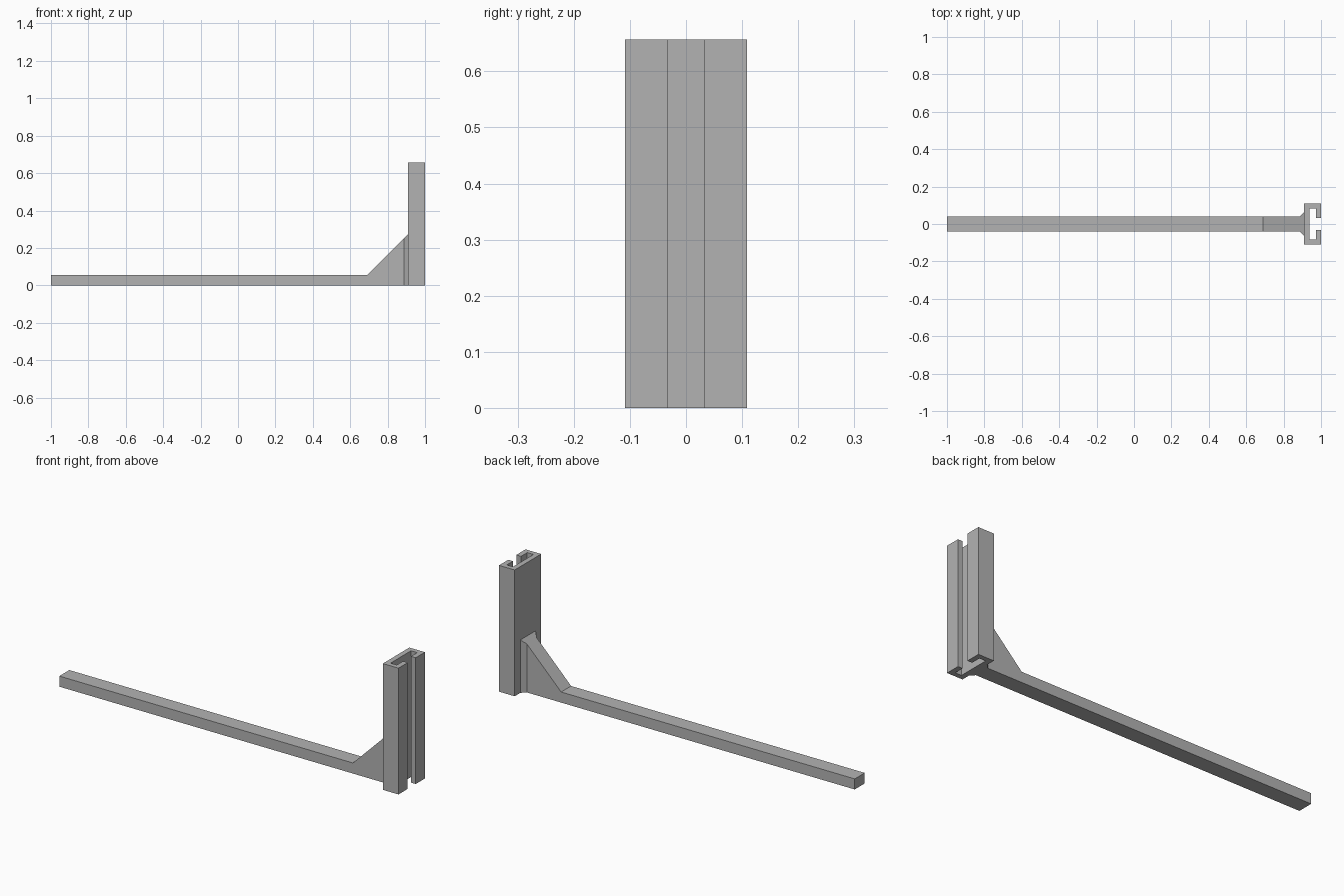
import bpy
import bmesh

cube = bpy.data.objects.get("Cube")
if cube:
    bpy.data.objects.remove(cube, do_unlink=True)

grey = bpy.data.materials.new("plain grey")
grey.use_nodes = True
GREY = (0.45, 0.45, 0.45, 1)
grey.diffuse_color = GREY
grey.node_tree.nodes["Principled BSDF"].inputs["Base Color"].default_value = GREY


def finish(name, bm):
    """Turn a bmesh into a flat-shaded grey object."""
    bmesh.ops.recalc_face_normals(bm, faces=bm.faces)
    mesh = bpy.data.meshes.new(name)
    bm.to_mesh(mesh)
    bm.free()
    mesh.materials.append(grey)
    obj = bpy.data.objects.new(name, mesh)
    bpy.context.collection.objects.link(obj)
    return obj


def extrude_profile(name, points, height):
    """Raise a closed outline in the ground plane to a height."""
    bm = bmesh.new()
    face = bm.faces.new([bm.verts.new((x, y, 0)) for x, y in points])
    raised = bmesh.ops.extrude_face_region(bm, geom=[face])["geom"]
    verts = [v for v in raised if isinstance(v, bmesh.types.BMVert)]
    bmesh.ops.translate(bm, verts=verts, vec=(0, 0, height))
    return finish(name, bm)


def loft_along_x(name, stations):
    """Join rectangular sections given as (x, half width, height)."""
    bm = bmesh.new()
    rings = []
    for x, w, h in stations:
        corners = ((-w, 0), (w, 0), (w, h), (-w, h))
        rings.append([bm.verts.new((x, y, z)) for y, z in corners])
    for a, b in zip(rings, rings[1:]):
        for i in range(4):
            j = (i + 1) % 4
            bm.faces.new((a[i], a[j], b[j], b[i]))
    bm.faces.new(rings[0])
    bm.faces.new(rings[-1])
    return finish(name, bm)


# Upright C-shaped channel, its half outline mirrored across y = 0
BACK, WALL, LIP, FRONT = 0.91, 0.937, 0.973, 1.0
OUTER, INNER, SLOT = 0.109, 0.084, 0.033
half = [(BACK, OUTER), (FRONT, OUTER), (FRONT, SLOT),
        (LIP, SLOT), (LIP, INNER), (WALL, INNER)]
outline = half + [(x, -y) for x, y in reversed(half)]
extrude_profile("upright_channel", outline, 0.657)

# Long arm rising into a sloped gusset that flares out at the channel
ARM_W, ARM_H, SLOPE_X, FLARE = 0.041, 0.055, 0.69, 0.022
flare_x = BACK - FLARE
loft_along_x("arm_with_gusset", [
    (-1, ARM_W, ARM_H),
    (SLOPE_X, ARM_W, ARM_H),
    (flare_x, ARM_W, ARM_H + flare_x - SLOPE_X),
    (BACK, ARM_W + FLARE, ARM_H + BACK - SLOPE_X),
])
